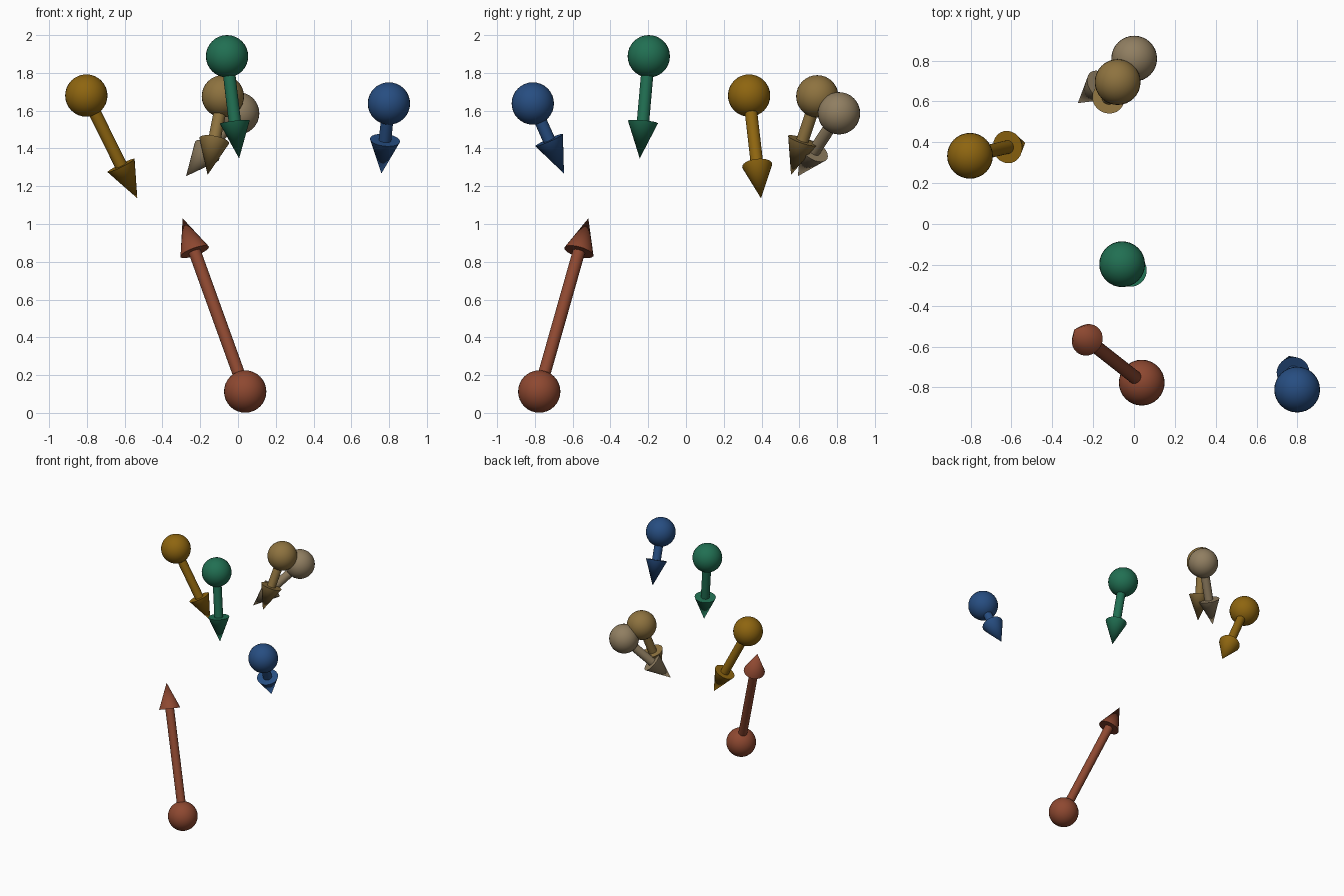
import bpy
import math
from mathutils import Vector

if "Cube" in bpy.data.objects:
    bpy.data.objects.remove(bpy.data.objects["Cube"])

BALL_R, SHAFT_R, HEAD_R, HEAD_LEN = 0.112, 0.033, 0.08, 0.195

# name, ball centre, arrow tip, colour
MARKERS = [
    ("brown", (0.038, -0.777, 0.113), (-0.293, -0.517, 1.03), (0.27, 0.065, 0.03)),
    ("green", (-0.058, -0.197, 1.888), (0.006, -0.245, 1.347), (0.015, 0.16, 0.085)),
    ("blue", (0.799, -0.811, 1.638), (0.759, -0.646, 1.267), (0.02, 0.075, 0.22)),
    ("gold", (-0.803, 0.334, 1.68), (-0.533, 0.397, 1.136), (0.27, 0.13, 0.005)),
    ("ochre", (-0.08, 0.695, 1.676), (-0.161, 0.556, 1.26), (0.27, 0.17, 0.05)),
    ("tan", (0.001, 0.81, 1.586), (-0.275, 0.592, 1.253), (0.28, 0.21, 0.12)),
]


def finish(name, mat):
    ob = bpy.context.object
    ob.name = name
    ob.data.materials.append(mat)
    bpy.ops.object.shade_smooth_by_angle(angle=math.radians(40))


def marker(name, centre, tip, colour):
    mat = bpy.data.materials.new(name)
    mat.diffuse_color = (*colour, 1)
    mat.use_nodes = True
    mat.node_tree.nodes["Principled BSDF"].inputs["Base Color"].default_value = mat.diffuse_color
    a, b = Vector(centre), Vector(tip)
    d = (b - a).normalized()
    rot = d.to_track_quat('Z', 'Y').to_euler()
    neck = b - d * HEAD_LEN
    # ball at the start of the arrow
    bpy.ops.mesh.primitive_uv_sphere_add(segments=32, ring_count=16, radius=BALL_R, location=a)
    finish(name + "_ball", mat)
    # shaft from the ball to the arrowhead
    bpy.ops.mesh.primitive_cylinder_add(vertices=24, radius=SHAFT_R, depth=(neck - a).length,
                                        location=(a + neck) / 2, rotation=rot)
    finish(name + "_shaft", mat)
    # pointed arrowhead
    bpy.ops.mesh.primitive_cone_add(vertices=24, radius1=HEAD_R, radius2=0, depth=HEAD_LEN,
                                    location=(neck + b) / 2, rotation=rot)
    finish(name + "_arrowhead", mat)


for m in MARKERS:
    marker(*m)
